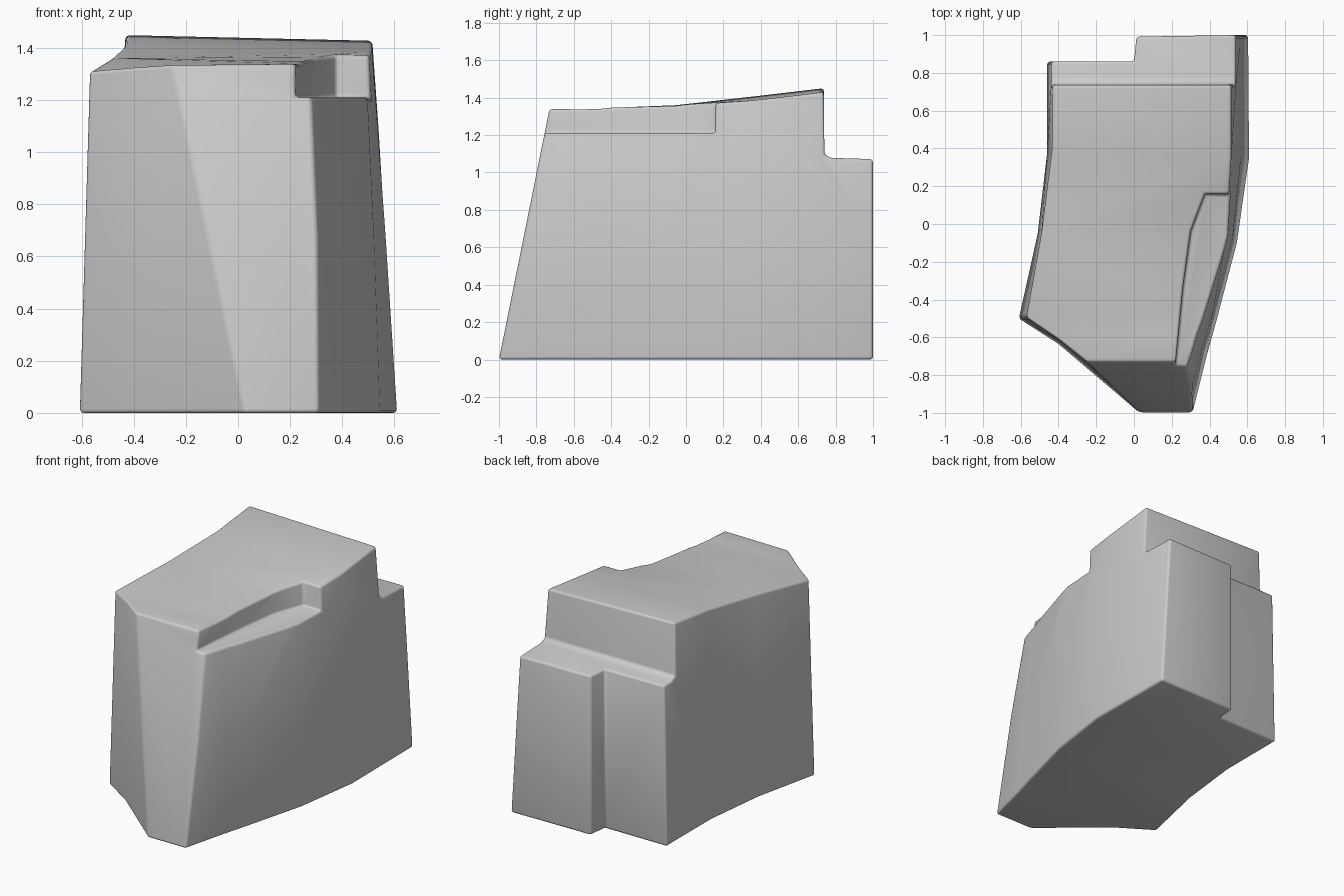
import bpy, bmesh
from math import radians

if "Cube" in bpy.data.objects:
    bpy.data.objects.remove(bpy.data.objects["Cube"])


def mesh_object(name, bm):
    bmesh.ops.recalc_face_normals(bm, faces=bm.faces)
    mesh = bpy.data.meshes.new(name)
    bm.to_mesh(mesh)
    bm.free()
    ob = bpy.data.objects.new(name, mesh)
    bpy.context.collection.objects.link(ob)
    return ob


def loft(name, rings):
    """Skin closed rings of equal length and cap both ends."""
    bm = bmesh.new()
    vs = [[bm.verts.new(p) for p in r] for r in rings]
    for a, b in zip(vs, vs[1:]):
        n = len(a)
        for i in range(n):
            j = (i + 1) % n
            bm.faces.new((a[i], a[j], b[j], b[i]))
    bm.faces.new(vs[0])
    bm.faces.new(vs[-1])
    return mesh_object(name, bm)


# Block sections, front to back: bottom left, bottom right, top right, top left
stations = [
    ((0.03, -1.0), (0.31, -1.0), (0.275, -0.73, 1.34), (-0.25, -0.73, 1.335)),
    ((-0.40, -0.635), (0.385, -0.70), (0.32, -0.59, 1.34), (-0.40, -0.61, 1.325)),
    ((-0.61, -0.50), (0.435, -0.52), (0.37, -0.45, 1.345), (-0.57, -0.495, 1.31)),
    ((-0.51, -0.05), (0.545, -0.10), (0.49, -0.06, 1.355), (-0.49, -0.05, 1.36)),
    ((-0.46, 0.38), (0.61, 0.35), (0.515, 0.36, 1.385), (-0.435, 0.39, 1.41)),
    ((-0.46, 0.985), (0.605, 1.0), (0.515, 1.0, 1.46), (-0.43, 0.985, 1.48)),
]
rings = []
for i, (bl, br, tr, tl) in enumerate(stations):
    bulge = 0.012 if i < 3 else 0.004
    mid = [(br[k] + tr[k]) / 2 for k in (0, 1)]
    rings.append([(*bl, 0), (*br, 0), (mid[0] + bulge, mid[1], 0.67), tr, tl])
rock = loft("rock_block", rings)

# Rear step: profile in y-z swept across x
step = [(0.735, 1.6), (0.74, 1.095), (0.78, 1.078), (1.2, 1.065), (1.2, 1.6)]
cut_step = loft("rear_step_cutter", [[(x, y, z) for y, z in step] for x in (-1, 1)])

# Rear left recess and side ledge: plan outlines swept up z
recess = [(-1, 0.86), (0.0, 0.86), (0.035, 1.2), (-1, 1.2)]
cut_recess = loft("rear_recess_cutter", [[(x, y, z) for x, y in recess] for z in (-0.3, 1.3)])
ledge = [(0.22, -1.1), (0.22, -0.74), (0.26, -0.33), (0.30, -0.04), (0.375, 0.16),
         (0.9, 0.15), (0.9, -1.1)]
cut_ledge = loft("side_ledge_cutter", [[(x, y, z) for x, y in ledge] for z in (1.21, 1.7)])

cutters = [cut_step, cut_recess, cut_ledge]
for c in cutters:
    c.hide_render = True
    m = rock.modifiers.new(c.name, 'BOOLEAN')
    m.operation = 'DIFFERENCE'
    m.solver = 'EXACT'
    m.object = c

# Softly rounded edges
bev = rock.modifiers.new("rounded_edges", 'BEVEL')
bev.width = 0.016
bev.segments = 3
bev.limit_method = 'ANGLE'
bev.angle_limit = radians(35)
bev.use_clamp_overlap = False

# Bake the modifiers and remove the cutters
bpy.context.view_layer.update()
dg = bpy.context.evaluated_depsgraph_get()
baked = bpy.data.meshes.new_from_object(rock.evaluated_get(dg))
rock.modifiers.clear()
rock.data = baked
for c in cutters:
    bpy.data.objects.remove(c)

bpy.context.view_layer.objects.active = rock
rock.select_set(True)
bpy.ops.object.shade_smooth_by_angle(angle=radians(35))
